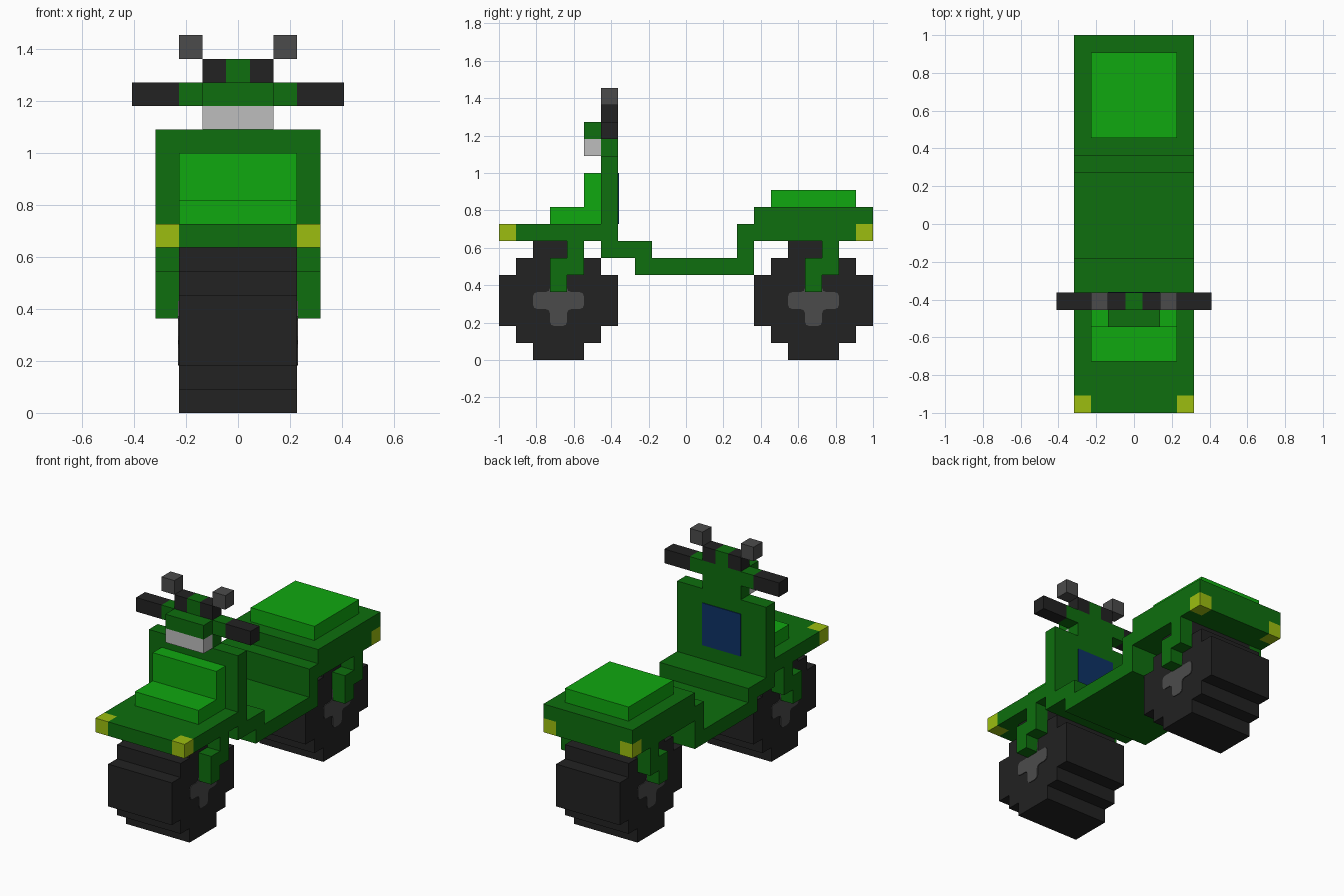
import bpy, bmesh

if "Cube" in bpy.data.objects:
    bpy.data.objects.remove(bpy.data.objects["Cube"], do_unlink=True)

U = 2 / 22  # one block


def material(name, rgb):
    lin = [((c / 255 + 0.055) / 1.055) ** 2.4 if c > 10 else c / 255 / 12.92 for c in rgb]
    m = bpy.data.materials.new(name)
    m.use_nodes = True
    m.diffuse_color = (*lin, 1)
    m.node_tree.nodes["Principled BSDF"].inputs["Base Color"].default_value = (*lin, 1)
    return m


GREEN = material("dark green", (14, 110, 14))
LIME = material("bright green", (16, 168, 16))
BLACK = material("rubber black", (34, 34, 34))
GREY = material("dark grey", (75, 75, 75))
SILVER = material("light grey", (190, 190, 190))
YELLOW = material("lamp yellow", (156, 190, 16))
BLUE = material("screen blue", (13, 50, 102))


def prism(name, outline, axis, lo, hi, mat, round_off=0):
    """Extrude a 2D outline along one axis, all sizes in blocks."""
    bm = bmesh.new()

    def point(p, d):
        co = list(p)
        co.insert(axis, d)
        return [c * U for c in co]

    face = bm.faces.new([bm.verts.new(point(p, lo)) for p in outline])
    ext = bmesh.ops.extrude_face_region(bm, geom=[face])["geom"]
    for v in ext:
        if isinstance(v, bmesh.types.BMVert):
            v.co[axis] = hi * U
    if round_off:
        edges = [e for e in bm.edges
                 if abs(e.verts[0].co[axis] - e.verts[1].co[axis]) > 1e-5]
        bmesh.ops.bevel(bm, geom=edges, offset=round_off * U, segments=2,
                        profile=0.5, affect='EDGES')
    bmesh.ops.recalc_face_normals(bm, faces=bm.faces)
    me = bpy.data.meshes.new(name)
    bm.to_mesh(me)
    bm.free()
    me.materials.append(mat)
    ob = bpy.data.objects.new(name, me)
    bpy.context.collection.objects.link(ob)
    return ob


def box(name, x, y, z, mat):
    return prism(name, [(x[0], y[0]), (x[1], y[0]), (x[1], y[1]), (x[0], y[1])],
                 2, z[0], z[1], mat)


def pair(name, x, y, z, mat):
    """Left and right boxes mirrored across x = 0."""
    box("left_" + name, x, y, z, mat)
    box("right_" + name, (-x[1], -x[0]), y, z, mat)


def mirrored(half):
    return half + [(-x, y) for x, y in reversed(half)]


# Leg shield, floorboard and riser in one side profile
prism("body_frame", [(-5, 6), (-3, 6), (-3, 5), (4, 5), (4, 8), (3, 8), (3, 6),
                     (-2, 6), (-2, 7), (-4, 7), (-4, 12), (-5, 12)],
      0, -3.5, 3.5, GREEN)
box("dash_screen", (-1.5, 1.5), (-4, -3.95), (8, 11), BLUE)

# Front fender with notched corners for the lamps
prism("front_fender", mirrored([(2.5, -11), (2.5, -10), (3.5, -10), (3.5, -5)]),
      2, 7, 8, GREEN)
pair("front_lamp", (2.5, 3.5), (-11, -10), (7, 8), YELLOW)
prism("front_panel", [(-8, 8), (-5, 8), (-5, 11), (-6, 11), (-6, 9), (-8, 9)],
      0, -2.5, 2.5, LIME)

# Rear body, lamps and seat
prism("rear_body_lower", mirrored([(3.5, 4), (3.5, 10), (2.5, 10), (2.5, 11)]),
      2, 7, 8, GREEN)
box("rear_body_upper", (-3.5, 3.5), (4, 11), (8, 9), GREEN)
pair("rear_lamp", (2.5, 3.5), (10, 11), (7, 8), YELLOW)
box("seat", (-2.5, 2.5), (5, 10), (9, 10), LIME)

# Steering column, handlebar, headlight and mirrors
prism("handlebar", mirrored([(1.5, 12), (1.5, 13), (2.5, 13), (2.5, 14), (0.5, 14), (0.5, 15)]),
      1, -5, -4, GREEN)
pair("grip", (2.5, 4.5), (-5, -4), (13, 14), BLACK)
pair("mirror_stem", (0.5, 1.5), (-5, -4), (14, 15), BLACK)
pair("mirror", (1.5, 2.5), (-5, -4), (15, 16), GREY)
box("headlight_hood", (-1.5, 1.5), (-6, -5), (13, 14), GREEN)
box("headlight", (-1.5, 1.5), (-6, -5), (12, 13), SILVER)

# Wheels with hub plates and stepped forks
tyre_half = [(1.5, 0), (1.5, 1), (2.5, 1), (2.5, 2), (3.5, 2), (3.5, 5),
             (2.5, 5), (2.5, 6), (1.5, 6), (1.5, 7)]
hub_half = [(0.5, 2), (0.5, 3), (1.5, 3), (1.5, 4), (0.5, 4), (0.5, 5)]
fork = [(-0.5, 4), (0.5, 4), (0.5, 5), (1.5, 5), (1.5, 7), (0.5, 7), (0.5, 6), (-0.5, 6)]
for end, cy in (("front", -7.5), ("rear", 7.5)):
    def at(outline):
        return [(y + cy, z) for y, z in outline]
    prism(end + "_wheel", at(mirrored(tyre_half)), 0, -2.5, 2.5, BLACK)
    for side, s in (("left", 1), ("right", -1)):
        prism(f"{end}_{side}_hub", at(mirrored(hub_half)), 0, 2.5 * s, 2.55 * s, GREY, 0.25)
        prism(f"{end}_{side}_fork", at(fork), 0, 2.5 * s, 3.5 * s, GREEN)
